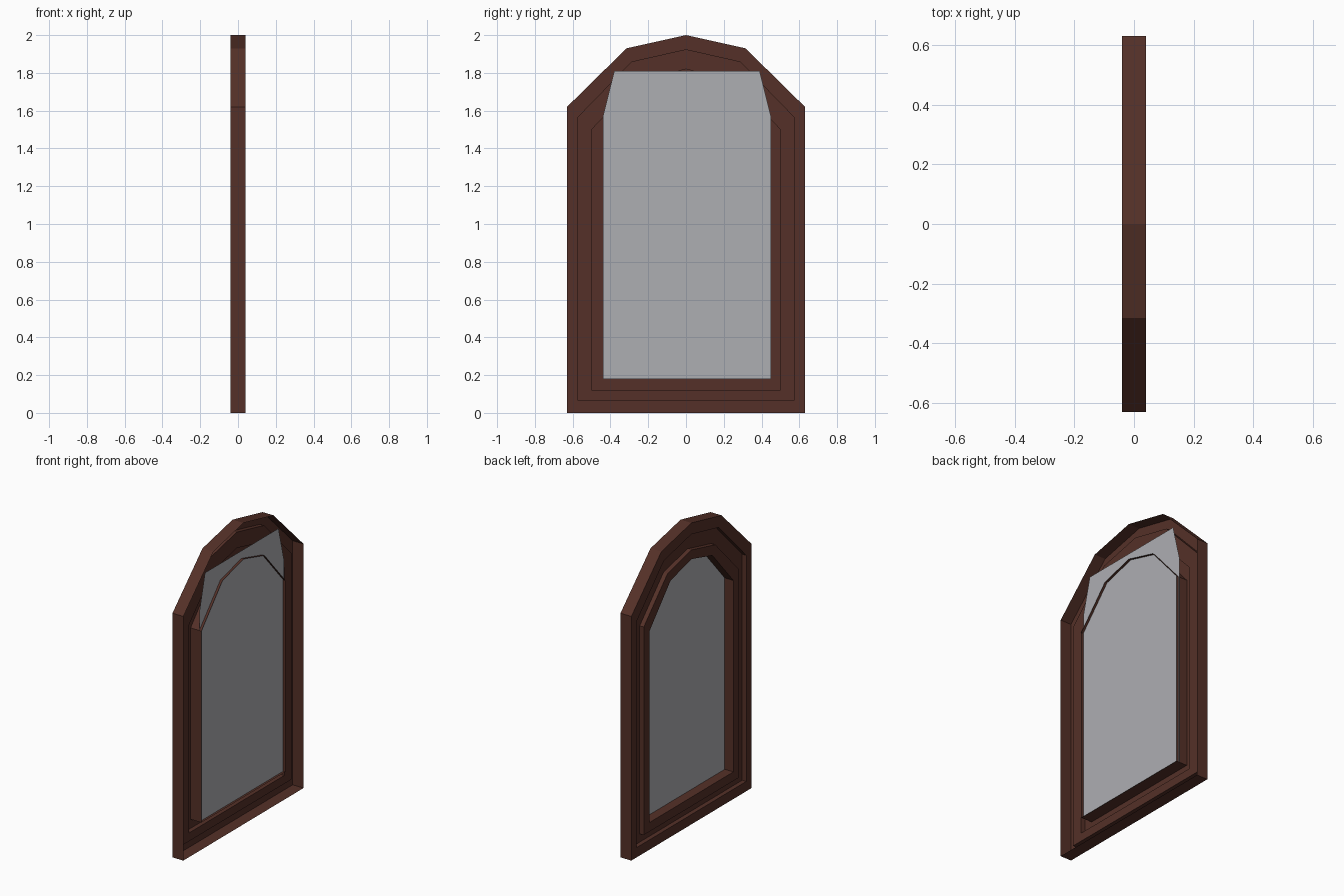
import bpy, bmesh

if "Cube" in bpy.data.objects:
    bpy.data.objects.remove(bpy.data.objects["Cube"])


def material(name, rgb):
    m = bpy.data.materials.new(name)
    m.diffuse_color = (*rgb, 1)
    m.use_nodes = True
    m.node_tree.nodes["Principled BSDF"].inputs["Base Color"].default_value = m.diffuse_color
    return m


def make_object(name, bm, mat):
    me = bpy.data.meshes.new(name)
    bm.to_mesh(me)
    bm.free()
    me.materials.append(mat)
    ob = bpy.data.objects.new(name, me)
    bpy.context.collection.objects.link(ob)
    return ob


def arch(half, bottom, spring, shoulder, peak):
    """Arched outline in (y, z), mirrored about y = 0."""
    return [(-half, bottom), (half, bottom), (half, spring), (half / 2, shoulder),
            (0, peak), (-half / 2, shoulder), (-half, spring)]


wood = material("dark_wood", (0.09, 0.03, 0.021))
glass = material("grey_glass", (0.42, 0.425, 0.45))

outer = arch(0.63, 0.0, 1.62, 1.93, 2.0)
groove_out = arch(0.575, 0.065, 1.565, 1.86, 1.925)
groove_in = arch(0.50, 0.12, 1.50, 1.76, 1.82)
opening = arch(0.44, 0.18, 1.45, 1.70, 1.76)

# Moulded frame: a thin shell, open on the +x side, with a groove in its -x face
FRONT, BACK, GROOVE = 0.04, -0.04, -0.01
sections = [(outer, FRONT), (outer, BACK), (groove_out, BACK), (groove_out, GROOVE),
            (groove_in, GROOVE), (groove_in, BACK), (opening, BACK), (opening, FRONT)]
bm = bmesh.new()
loops = [[bm.verts.new((x, y, z)) for y, z in pts] for pts, x in sections]
for a, b in zip(loops, loops[1:]):
    n = len(a)
    for i in range(n):
        j = (i + 1) % n
        bm.faces.new((a[i], b[i], b[j], a[j]))
make_object("window_frame", bm, wood)

# Glass pane: a flat sheet crossing the opening near the +x side
bm = bmesh.new()
pane = [(-0.44, 0.18), (0.45, 0.18), (0.45, 1.57), (0.39, 1.81), (-0.38, 1.81), (-0.44, 1.57)]
bm.faces.new([bm.verts.new((0.024, y, z)) for y, z in pane])
make_object("glass_pane", bm, glass)
